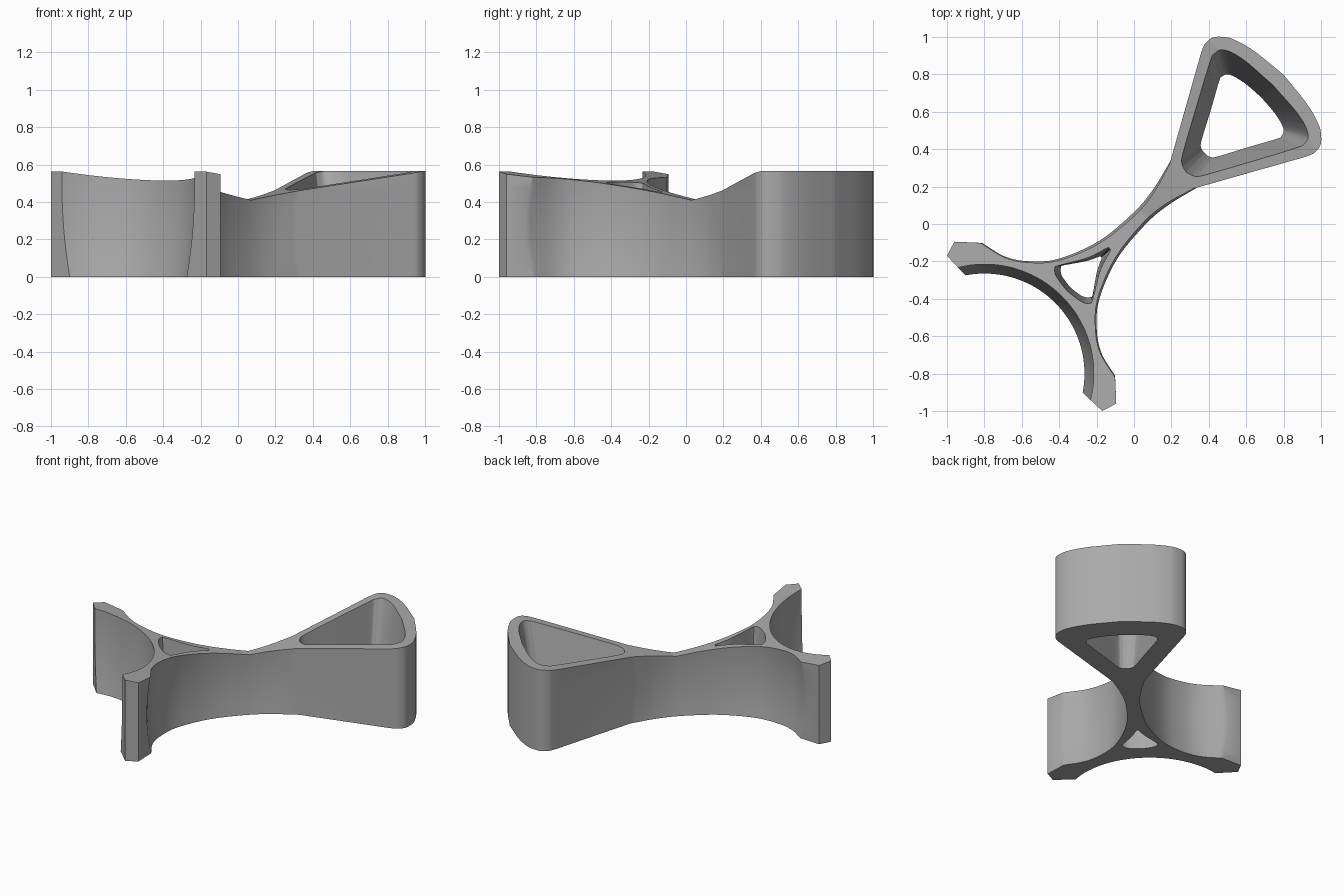
import bpy, bmesh, math
from mathutils import Vector

if "Cube" in bpy.data.objects:
    bpy.data.objects.remove(bpy.data.objects["Cube"], do_unlink=True)

grey = bpy.data.materials.new("mid grey")
grey.use_nodes = True
grey.diffuse_color = (0.4, 0.4, 0.4, 1)
grey.node_tree.nodes["Principled BSDF"].inputs["Base Color"].default_value = (0.4, 0.4, 0.4, 1)

# The body is symmetric about the diagonal: u runs along it, v across it
def place(u, v, z):
    return Vector(((u - v) / math.sqrt(2), (u + v) / math.sqrt(2), z))


def spline(points, steps=6):
    """Smooth curve through the points, ends included."""
    p = [Vector(q) for q in points]
    p = [2 * p[0] - p[1]] + p + [2 * p[-1] - p[-2]]
    out = []
    for a, b, c, d in zip(p, p[1:], p[2:], p[3:]):
        for i in range(steps):
            t = i / steps
            out.append(0.5 * (2 * b + (c - a) * t + (2 * a - 5 * b + 4 * c - d) * t**2
                              + (3 * b - a - 3 * c + d) * t**3))
    return out + [p[-2]]


def mirrored(half):
    """Close a half outline whose first and last points lie on the axis."""
    return half + [Vector((p.x, -p.y)) for p in reversed(half[1:-1])]


def blend(a, b, t):
    return [Vector(p).lerp(Vector(q), t) if 0 <= t <= 1 else
            Vector(p) + (Vector(q) - Vector(p)) * t for p, q in zip(a, b)]


def add_object(name, rings):
    """Loft closed rings of 3D points and cap both ends."""
    bm = bmesh.new()
    loops = [[bm.verts.new(p) for p in ring] for ring in rings]
    n = len(loops[0])
    for low, high in zip(loops, loops[1:]):
        for i in range(n):
            j = (i + 1) % n
            bm.faces.new((low[i], low[j], high[j], high[i]))
    bm.faces.new(loops[0][::-1])
    bm.faces.new(loops[-1])
    bmesh.ops.recalc_face_normals(bm, faces=bm.faces)
    mesh = bpy.data.meshes.new(name)
    bm.to_mesh(mesh)
    bm.free()
    mesh.materials.append(grey)
    ob = bpy.data.objects.new(name, mesh)
    bpy.context.collection.objects.link(ob)
    return ob


# Rounded loop end
loop_end = spline([(1.13, 0), (1.108, 0.2), (1.075, 0.32), (1.04, 0.375),
                   (1.0, 0.408), (0.95, 0.413), (0.905, 0.396)])

# Waisted flank, at the base and at mid height where it is slimmest
flank_base = [(0.375, 0.1), (0.2, 0.058), (0.04, 0.045), (-0.195, 0.068), (-0.414, 0.152),
              (-0.537, 0.255), (-0.611, 0.365), (-0.645, 0.502)]
flank_mid = [(0.349, 0.085), (0.2, 0.04), (0.04, 0.025), (-0.2, 0.05), (-0.425, 0.134),
             (-0.555, 0.24), (-0.632, 0.355), (-0.679, 0.537)]

FOOT_U, ARC_U = -0.83, -1.131


def body_outline(z):
    flank = spline(blend(flank_base, flank_mid, 1 - ((z - 0.28) / 0.28) ** 2))
    foot = [Vector((-0.746, 0.612)), Vector((-0.827, 0.587))]
    # Round hollow between the two feet
    r = 0.585 - 0.05 * ((0.5 - z) / 0.5) ** 2
    start = math.acos((FOOT_U - ARC_U) / r)
    hollow = [Vector((ARC_U + r * math.cos(a), r * math.sin(a)))
              for a in (start * (1 - i / 18) for i in range(19))]
    return mirrored(loop_end + flank + foot + hollow)


levels = [0.6 * i / 10 for i in range(11)]
body = add_object("clip_body", [[place(p.x, p.y, z) for p in body_outline(z)] for z in levels])


def hole_cutter(name, top, base):
    rings = []
    for z in (-0.05, 0.65):
        half = spline(blend(base, top, z / 0.5), 5)
        rings.append([place(p.x, p.y, z) for p in mirrored(half)])
    return add_object(name, rings)


# Tapered openings in the loop and between the legs
loop_hole = hole_cutter(
    "loop_opening",
    [(0.382, 0), (0.398, 0.045), (0.44, 0.08), (0.66, 0.195), (0.89, 0.312),
     (0.94, 0.328), (0.99, 0.305), (1.025, 0.2), (1.04, 0)],
    [(0.535, 0), (0.54, 0.03), (0.57, 0.06), (0.72, 0.14), (0.86, 0.217),
     (0.89, 0.225), (0.925, 0.205), (0.95, 0.12), (0.96, 0)])
leg_hole = hole_cutter(
    "leg_opening",
    [(-0.182, 0), (-0.188, 0.012), (-0.3, 0.047), (-0.44, 0.127), (-0.465, 0.133),
     (-0.488, 0.105), (-0.5, 0.05), (-0.505, 0)],
    [(-0.25, 0), (-0.254, 0.008), (-0.32, 0.04), (-0.42, 0.108), (-0.44, 0.112),
     (-0.465, 0.085), (-0.476, 0.04), (-0.48, 0)])

# Shallow valley across the top
profile = [(-1.5, 0.677), (0.07, 0.41), (0.98, 0.565), (1.5, 0.565), (1.5, 1), (-1.5, 1)]
valley = add_object("top_valley", [[place(u, v, z) for u, z in profile] for v in (-1, 1)])

for cutter in (valley, loop_hole, leg_hole):
    cutter.hide_render = True
    mod = body.modifiers.new(cutter.name, "BOOLEAN")
    mod.operation = "DIFFERENCE"
    mod.solver = "EXACT"
    mod.object = cutter

bpy.ops.object.select_all(action="DESELECT")
body.select_set(True)
bpy.context.view_layer.objects.active = body
for name in [m.name for m in body.modifiers]:
    bpy.ops.object.modifier_apply(modifier=name)
for cutter in (valley, loop_hole, leg_hole):
    bpy.data.objects.remove(cutter, do_unlink=True)
bpy.ops.object.shade_smooth_by_angle(angle=math.radians(30))
